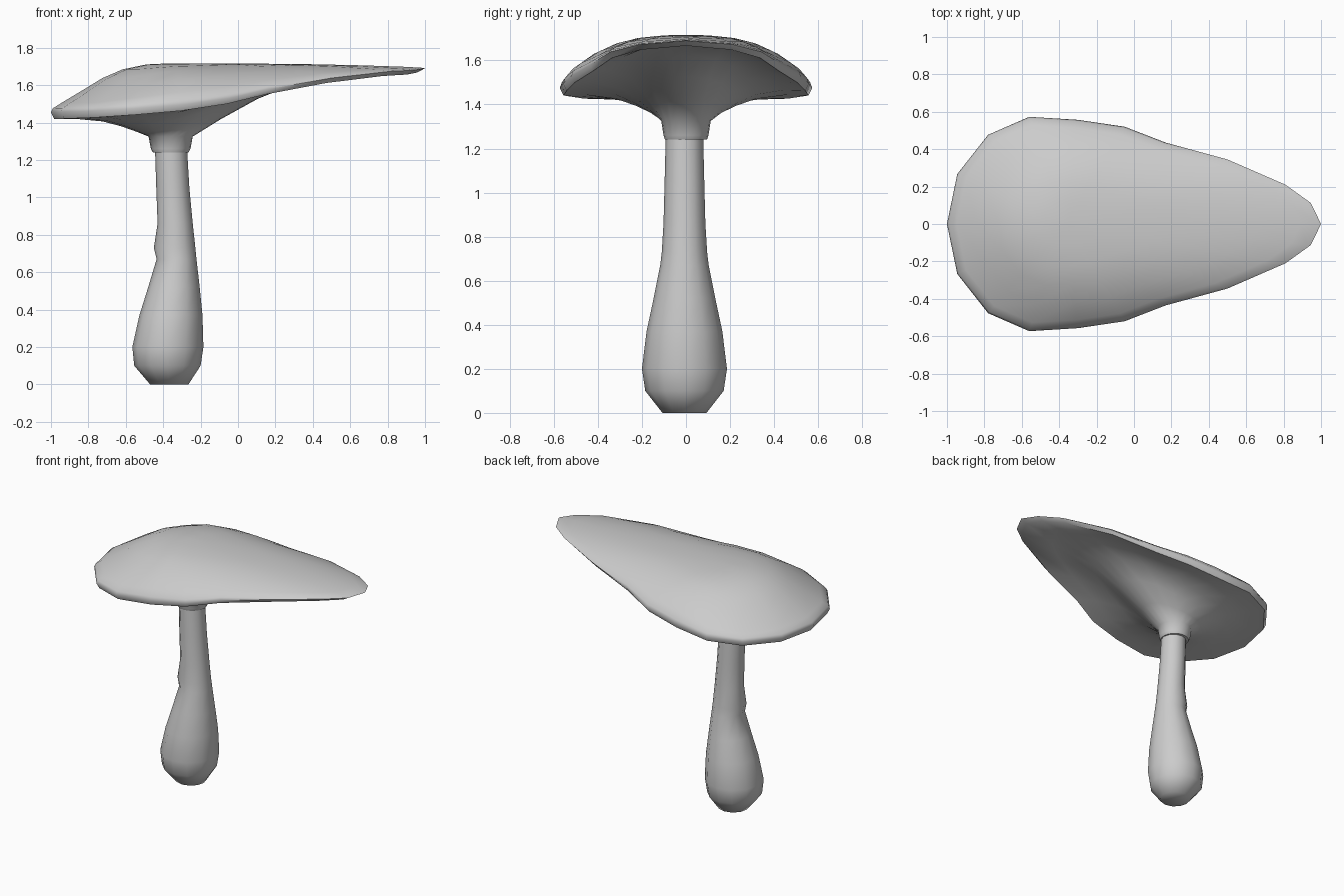
import bpy, math

if "Cube" in bpy.data.objects:
    bpy.data.objects.remove(bpy.data.objects["Cube"])


def loft(name, rings, angle):
    """Skin a list of equal-length closed rings and cap both ends."""
    n = len(rings[0])
    verts = [p for r in rings for p in r]
    faces = [(k * n + i, k * n + (i + 1) % n, (k + 1) * n + (i + 1) % n, (k + 1) * n + i)
             for k in range(len(rings) - 1) for i in range(n)]
    faces.append(tuple(reversed(range(n))))
    faces.append(tuple(range(len(verts) - n, len(verts))))
    me = bpy.data.meshes.new(name)
    me.from_pydata(verts, [], faces)
    ob = bpy.data.objects.new(name, me)
    bpy.context.collection.objects.link(ob)
    bpy.ops.object.select_all(action='DESELECT')
    ob.select_set(True)
    bpy.context.view_layer.objects.active = ob
    bpy.ops.object.shade_smooth_by_angle(angle=math.radians(angle))
    return ob


def ellipse(cx, cy, rx, ry, z, n):
    return [(cx + rx * math.cos(2 * math.pi * i / n),
             cy + ry * math.sin(2 * math.pi * i / n), z) for i in range(n)]


# Stem: z, left x, right x, half depth
stem = [(0, -0.47, -0.265, 0.10), (0.10, -0.555, -0.2, 0.178),
        (0.20, -0.565, -0.185, 0.193), (0.37, -0.527, -0.19, 0.172),
        (0.52, -0.48, -0.205, 0.14), (0.67, -0.435, -0.222, 0.11),
        (0.73, -0.45, -0.228, 0.103), (0.86, -0.43, -0.242, 0.095),
        (1.05, -0.437, -0.26, 0.09), (1.30, -0.445, -0.275, 0.084)]
loft("stem", [ellipse((a + b) / 2, -0.007, (b - a) / 2, d, z, 12)
              for z, a, b, d in stem], 80)

# Cap rim, half outline from the pointed tip round to the blunt end
half = [(1, 0, 1.69), (0.945, 0.113, 1.68), (0.81, 0.21, 1.673),
        (0.5, 0.345, 1.638), (0.17, 0.435, 1.58), (-0.05, 0.52, 1.53),
        (-0.3, 0.557, 1.495), (-0.56, 0.573, 1.475), (-0.78, 0.477, 1.462),
        (-0.945, 0.267, 1.457), (-1, 0, 1.455)]
rim = half + [(x, -y, z) for x, y, z in half[-2:0:-1]]
N = len(rim)
CX = -0.36

# Collar where the cap meets the stem
collar = ellipse(CX, 0, 0.118, 0.112, 1.325, N)
rings = [ellipse(CX, 0, 0.08, 0.08, 1.24, N), ellipse(CX, 0, 0.095, 0.095, 1.24, N),
         ellipse(CX, 0, 0.106, 0.102, 1.26, N), collar]

# Funnel-shaped underside: outward fraction, rise fraction
for t, h in [(0.12, 0.27), (0.28, 0.59), (0.47, 0.87), (0.75, 1.02), (0.965, 1.0)]:
    rings.append([(c[0] + (r[0] - c[0]) * t, c[1] + (r[1] - c[1]) * t,
                   c[2] + (r[2] - 0.03 + 0.007 * r[0] - c[2]) * h)
                  for c, r in zip(collar, rim)])

# Rounded rim and domed top: outward fraction, rise at the sides, rise at the blunt end
rings.append(rim)
for f, side, blunt in [(0.985, 0.12, 0.08), (0.92, 0.31, 0.18), (0.75, 0.61, 0.43),
                       (0.57, 0.82, 0.70), (0.4, 0.93, 0.88), (0.2, 0.985, 0.98),
                       (0.03, 1, 1)]:
    ring = []
    for x, y, z in rim:
        w = min(1, 1.6 * max(0, (CX - x) / math.hypot(x - CX, y)))
        g = side + (blunt - side) * w
        ring.append((CX + (x - CX) * f, y * f, z + (1.716 - z) * g))
    rings.append(ring)
loft("cap", rings, 60)
